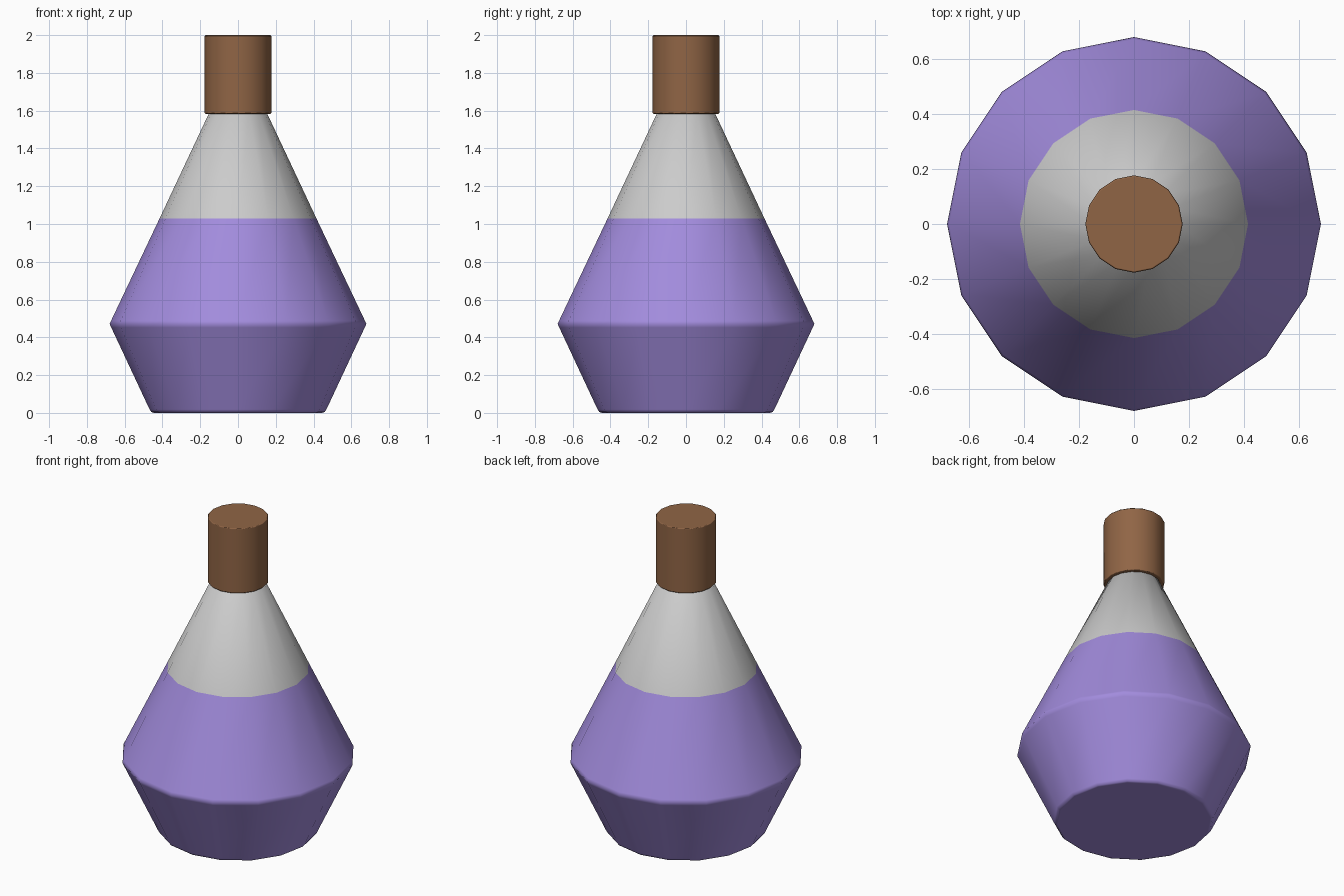
import bpy, bmesh
from math import cos, sin, tau

if "Cube" in bpy.data.objects:
    bpy.data.objects.remove(bpy.data.objects["Cube"])

SIDES = 16


def material(name, color):
    mat = bpy.data.materials.new(name)
    mat.diffuse_color = color
    mat.use_nodes = True
    mat.node_tree.nodes["Principled BSDF"].inputs["Base Color"].default_value = mat.diffuse_color
    return mat


def lathe(name, profile, materials=(), split_z=None):
    """Spin an (r, z) profile into a closed 16-sided solid."""
    bm = bmesh.new()
    rings = [[bm.verts.new((r * cos(tau * i / SIDES), r * sin(tau * i / SIDES), z))
              for i in range(SIDES)] for r, z in profile]
    for (low, high), (_, z) in zip(zip(rings, rings[1:]), profile):
        for i in range(SIDES):
            j = (i + 1) % SIDES
            face = bm.faces.new((low[i], low[j], high[j], high[i]))
            face.smooth = True
            if split_z is not None and z >= split_z:
                face.material_index = 1
    bm.faces.new(rings[0][::-1]).smooth = True
    top = bm.faces.new(rings[-1])
    top.smooth = True
    if split_z is not None:
        top.material_index = 1
    mesh = bpy.data.meshes.new(name)
    bm.to_mesh(mesh)
    bm.free()
    for mat in materials:
        mesh.materials.append(mat)
    obj = bpy.data.objects.new(name, mesh)
    bpy.context.collection.objects.link(obj)
    # Large faces keep their shading, narrow bevels carry the blend
    obj.modifiers.new("weighted_normals", 'WEIGHTED_NORMAL').weight = 100
    return obj


purple = material("purple_liquid", (0.36, 0.26, 0.72, 1))
glass = material("grey_glass", (0.6, 0.6, 0.6, 1))
brown = material("cork_brown", (0.28, 0.13, 0.06, 1))

# Flask: purple up to the liquid line, grey glass above
lathe("flask",
      [(0.445, 0.0), (0.459, 0.005), (0.468, 0.018),
       (0.671, 0.452), (0.68, 0.472), (0.672, 0.488),
       (0.415, 1.03), (0.152, 1.59)],
      (purple, glass), split_z=1.03)

# Cork stopper with softly bevelled rims
lathe("cork",
      [(0.171, 1.583), (0.177, 1.589), (0.177, 1.994), (0.171, 2.0)],
      (brown,))
